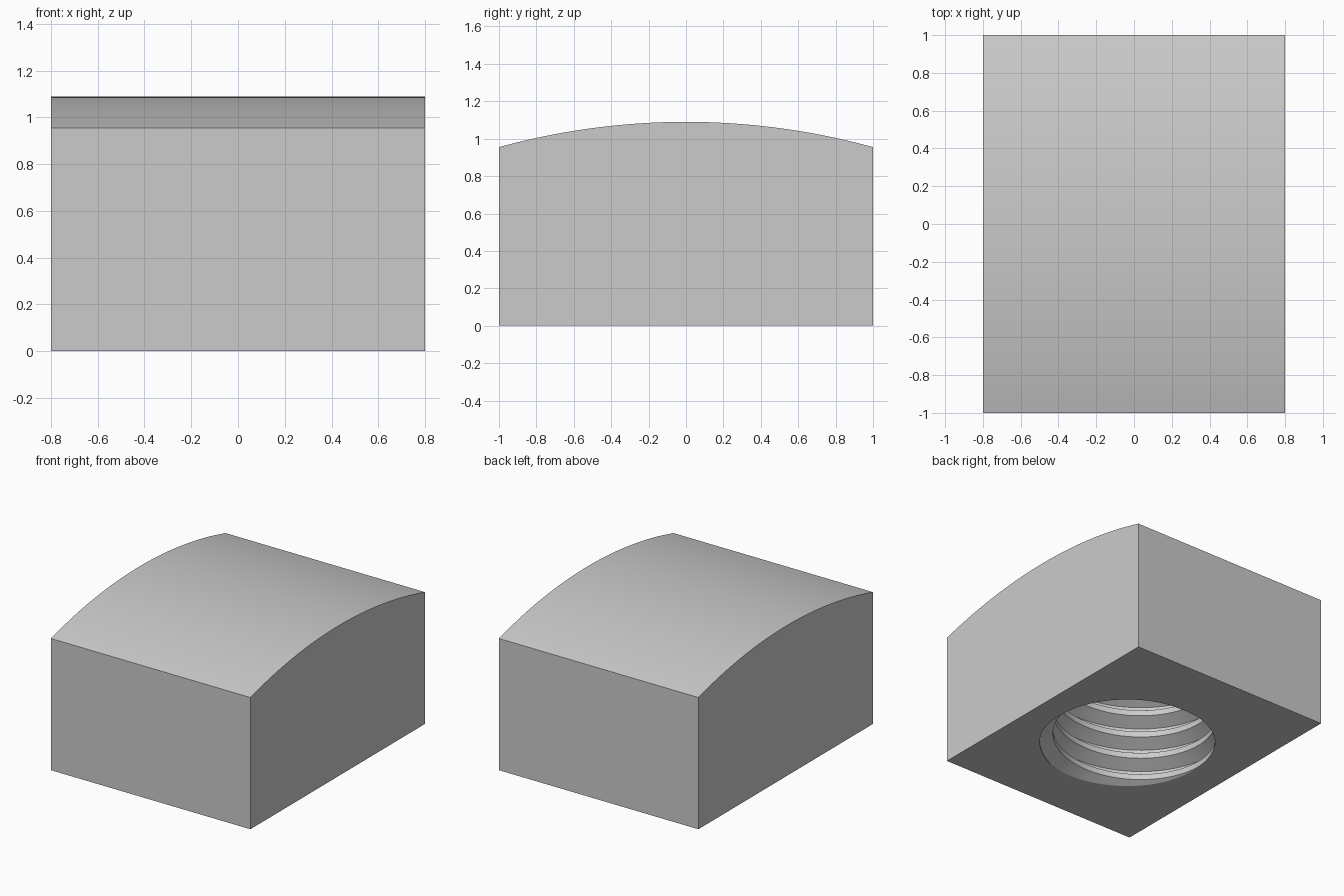
import bpy, bmesh
from math import cos, sin, pi, sqrt, radians

if "Cube" in bpy.data.objects:
    bpy.data.objects.remove(bpy.data.objects["Cube"])

HALF_X, HALF_Y = 0.8, 1.0
EDGE_Z, CROWN_Z = 0.955, 1.09
MINOR, PITCH = 0.544, 0.165
MAJOR = MINOR + 0.54 * PITCH
ARC_STEPS, SIDES, TURNS = 48, 72, 6

grey = bpy.data.materials.new("light grey")
grey.use_nodes = True
grey.diffuse_color = (0.6, 0.6, 0.6, 1)
grey.node_tree.nodes["Principled BSDF"].inputs["Base Color"].default_value = (0.6, 0.6, 0.6, 1)


def make_object(name, bm):
    bmesh.ops.recalc_face_normals(bm, faces=bm.faces[:])
    mesh = bpy.data.meshes.new(name)
    bm.to_mesh(mesh)
    bm.free()
    mesh.materials.append(grey)
    obj = bpy.data.objects.new(name, mesh)
    bpy.context.collection.objects.link(obj)
    return obj


# Block: side profile with a crowned top, extruded across the width
sag = CROWN_Z - EDGE_Z
radius = (HALF_Y ** 2 + sag ** 2) / (2 * sag)
profile = [(-HALF_Y, 0), (HALF_Y, 0)]
for i in range(ARC_STEPS + 1):
    y = HALF_Y - 2 * HALF_Y * i / ARC_STEPS
    profile.append((y, CROWN_Z - radius + sqrt(radius ** 2 - y ** 2)))
bm = bmesh.new()
side = bm.faces.new([bm.verts.new((-HALF_X, y, z)) for y, z in profile])
grown = bmesh.ops.extrude_face_region(bm, geom=[side])
bmesh.ops.translate(bm, vec=(2 * HALF_X, 0, 0),
                    verts=[g for g in grown["geom"] if isinstance(g, bmesh.types.BMVert)])
block = make_object("crowned_block", bm)

# Thread cutter: one trapezoid thread profile wound up a right-hand helix
thread = [(0, MAJOR), (1 / 8, MAJOR), (7 / 16, MINOR), (11 / 16, MINOR)]
start = -2 * PITCH - PITCH / 16
phase = radians(-50)
bm = bmesh.new()
columns = []
for j in range(SIDES):
    a = 2 * pi * j / SIDES
    columns.append([bm.verts.new((r * cos(a + phase), r * sin(a + phase),
                                  start + PITCH * (t + f + j / SIDES)))
                    for t in range(TURNS + 1) for f, r in thread])
for j in range(SIDES):
    left = columns[j]
    right = columns[j + 1] if j + 1 < SIDES else columns[0][len(thread):]
    for k in range(len(right) - 1):
        bm.faces.new((left[k], right[k], right[k + 1], left[k + 1]))

# Close both ends with fans around the axis
rim = [e for e in bm.edges if e.is_boundary]
middle = start + PITCH * TURNS / 2
for above in (False, True):
    edges = [e for e in rim if (sum(v.co.z for v in e.verts) / 2 > middle) == above]
    level = sum(v.co.z for e in edges for v in e.verts) / (2 * len(edges))
    hub = bm.verts.new((0, 0, level))
    for e in edges:
        bm.faces.new((e.verts[0], e.verts[1], hub))
cutter = make_object("thread_cutter", bm)
cutter.hide_render = True

# Cut the threaded blind hole into the underside
cut = block.modifiers.new("threaded_hole", "BOOLEAN")
cut.operation = "DIFFERENCE"
cut.solver = "EXACT"
cut.object = cutter
bpy.ops.object.select_all(action="DESELECT")
block.select_set(True)
bpy.context.view_layer.objects.active = block
bpy.ops.object.modifier_apply(modifier=cut.name)
bpy.data.objects.remove(cutter)
bpy.ops.object.shade_smooth_by_angle(angle=radians(30))
